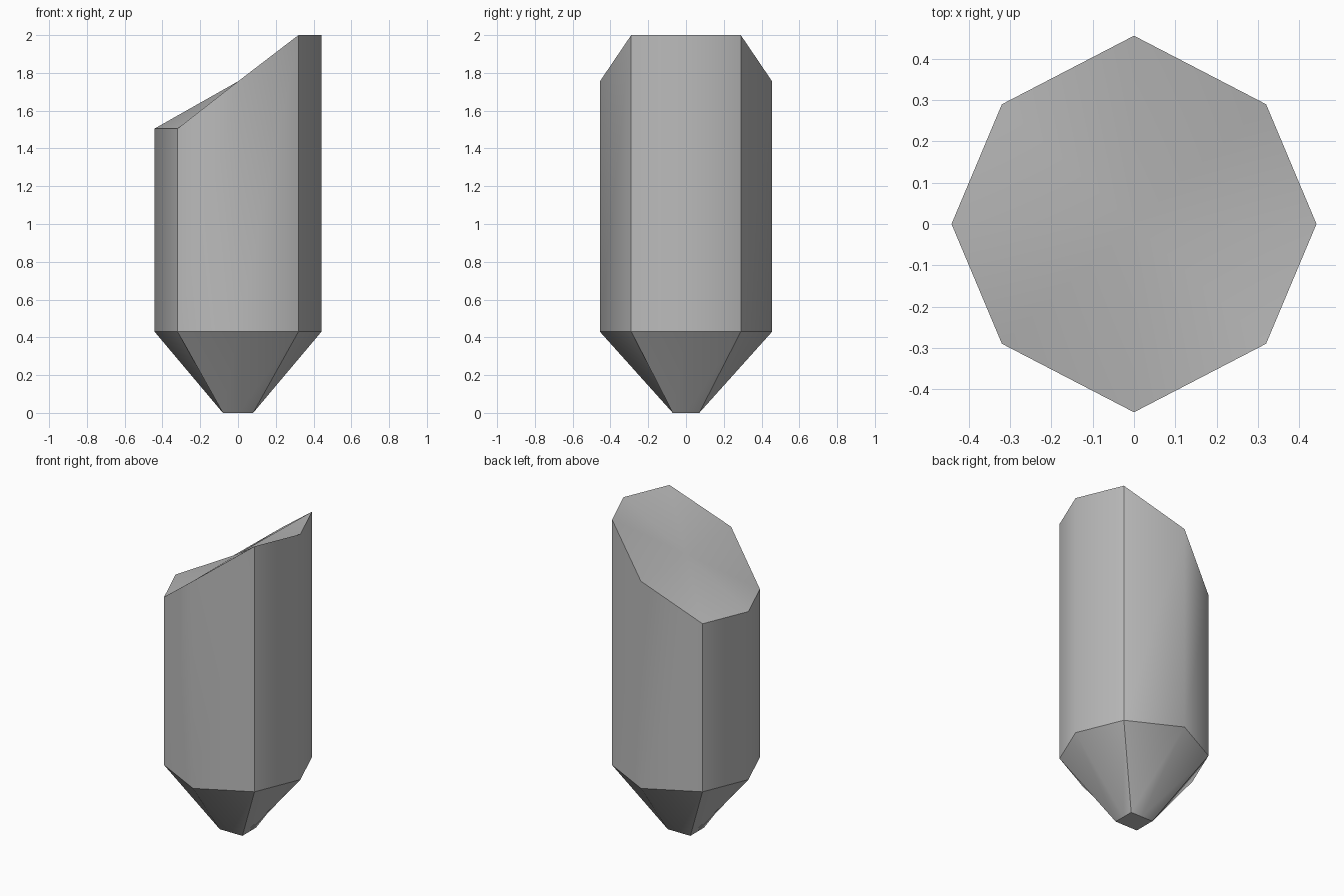
import bpy
import bmesh

cube = bpy.data.objects.get("Cube")
if cube:
    bpy.data.objects.remove(cube, do_unlink=True)

# Single grey stone colour
grey = bpy.data.materials.new("stone_grey")
colour = (0.5, 0.5, 0.5, 1.0)
grey.diffuse_color = colour
grey.use_nodes = True
grey.node_tree.nodes["Principled BSDF"].inputs["Base Color"].default_value = colour

# Eight directions round the shaft; odd ones are the hard corners
SIGNS = [(1, 0), (1, 1), (0, 1), (-1, 1), (-1, 0), (-1, -1), (0, -1), (1, -1)]
LOW, MID, HIGH = 1.505, 1.755, 2.0
RIM = 0.43


def shaft_point(sx, sy):
    """Eight-sided outline of the shaft."""
    if sx and sy:
        return sx * 0.32, sy * 0.29
    return sx * 0.442, sy * 0.456


bm = bmesh.new()


def ring(outline, height):
    return [bm.verts.new((*outline(sx, sy), height(sx))) for sx, sy in SIGNS]


tip = ring(lambda sx, sy: (sx * 0.08, sy * 0.07), lambda sx: 0)
rim = ring(shaft_point, lambda sx: RIM)
top = ring(shaft_point, lambda sx: (MID, HIGH, LOW)[sx])
centre = bm.verts.new((0, 0, MID))

# Tapered point, shaft and slanted top
bm.faces.new(list(reversed(tip)))
for i in range(8):
    j = (i + 1) % 8
    for lower, upper in ((tip, rim), (rim, top)):
        bm.faces.new((lower[i], lower[j], upper[j], upper[i]))
    bm.faces.new((top[i], top[j], centre))

# Smooth shading, with hard rims and hard corners
for face in bm.faces:
    face.smooth = True
for i in range(8):
    for loop in (tip, rim, top):
        bm.edges.get((loop[i], loop[(i + 1) % 8])).smooth = False
    if i % 2:
        for lower, upper in ((tip, rim), (rim, top)):
            bm.edges.get((lower[i], upper[i])).smooth = False

mesh = bpy.data.meshes.new("pointed_post")
bm.to_mesh(mesh)
bm.free()
mesh.materials.append(grey)
post = bpy.data.objects.new("pointed_post", mesh)
bpy.context.collection.objects.link(post)
